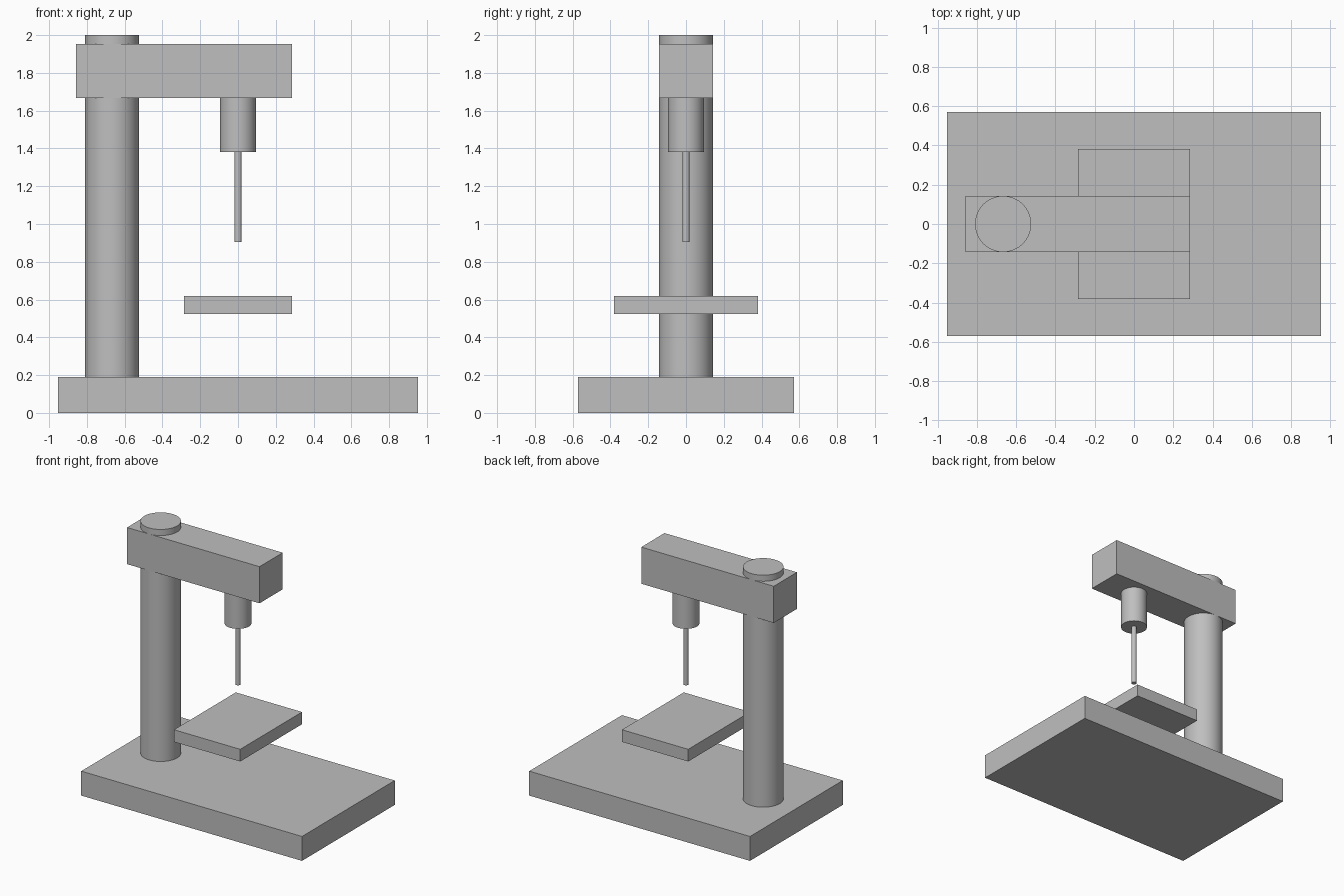
import bpy
import math

if "Cube" in bpy.data.objects:
    bpy.data.objects.remove(bpy.data.objects["Cube"])

U = 2 / 21  # one design unit; the whole press is 21 units tall

steel = bpy.data.materials.new("light grey steel")
steel.diffuse_color = (0.52, 0.52, 0.52, 1)
steel.use_nodes = True
steel.node_tree.nodes["Principled BSDF"].inputs["Base Color"].default_value = steel.diffuse_color


def finish(name):
    ob = bpy.context.object
    ob.name = name
    ob.data.materials.append(steel)
    return ob


def box(name, x0, x1, half_y, z0, z1):
    bpy.ops.mesh.primitive_cube_add(
        size=1, location=((x0 + x1) / 2 * U, 0, (z0 + z1) / 2 * U))
    ob = finish(name)
    ob.scale = ((x1 - x0) * U, 2 * half_y * U, (z1 - z0) * U)
    bpy.ops.object.transform_apply(location=False, rotation=False, scale=True)


def cylinder(name, x, radius, z0, z1):
    bpy.ops.mesh.primitive_cylinder_add(
        vertices=64, radius=radius * U, depth=(z1 - z0) * U,
        location=(x * U, 0, (z0 + z1) / 2 * U))
    finish(name)
    bpy.ops.object.shade_smooth_by_angle(angle=math.radians(30))


# Heavy base plate and the column standing on it
box("base", -10, 10, 6, 0, 2)
cylinder("column", -7, 1.5, 2, 21)

# Head arm, with the column passing through it
box("head_arm", -9, 3, 1.5, 17.5, 20.5)

# Spindle housing and drill bit under the arm
cylinder("spindle", 0, 1, 14.5, 17.5)
cylinder("drill_bit", 0, 0.2, 9.5, 14.5)

# Work table
box("work_table", -3, 3, 4, 5.5, 6.5)
